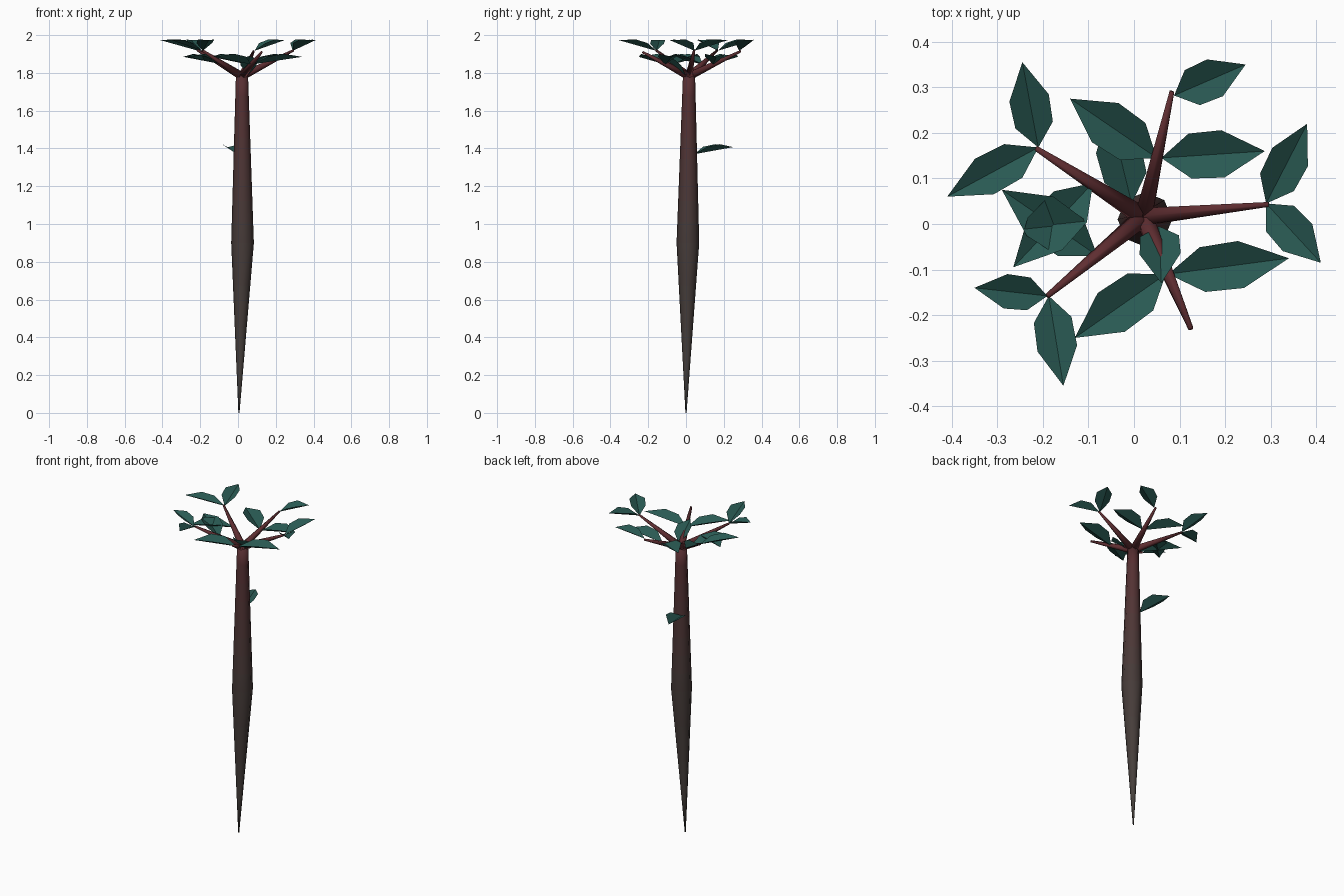
import bpy, bmesh, math
from mathutils import Vector

if "Cube" in bpy.data.objects:
    bpy.data.objects.remove(bpy.data.objects["Cube"])


def material(name, rgb):
    m = bpy.data.materials.new(name)
    m.diffuse_color = (*rgb, 1)
    m.use_nodes = True
    m.node_tree.nodes["Principled BSDF"].inputs["Base Color"].default_value = m.diffuse_color
    return m


def make_object(name, bm, mats, smooth):
    me = bpy.data.meshes.new(name)
    bm.to_mesh(me)
    bm.free()
    for m in mats:
        me.materials.append(m)
    for p in me.polygons:
        p.use_smooth = smooth
    ob = bpy.data.objects.new(name, me)
    bpy.context.collection.objects.link(ob)
    return ob


def tube(name, rings, mats, sides):
    """Skin rings of (centre, radius) perpendicular to the overall axis."""
    bm = bmesh.new()
    axis = (rings[-1][0] - rings[0][0]).normalized()
    u = axis.cross(Vector((0, 1, 0))).normalized()
    v = axis.cross(u)
    loops = []
    for c, r in rings:
        loops.append([bm.verts.new(c + r * (u * math.cos(a) + v * math.sin(a)))
                      for a in (2 * math.pi * i / sides for i in range(sides))])
    for k in range(len(loops) - 1):
        for i in range(sides):
            j = (i + 1) % sides
            f = bm.faces.new((loops[k][i], loops[k][j], loops[k + 1][j], loops[k + 1][i]))
            f.material_index = min(k, len(mats) - 1)
    bm.faces.new(loops[0])
    bm.faces.new(loops[-1]).material_index = len(mats) - 1
    bmesh.ops.recalc_face_normals(bm, faces=bm.faces)
    return make_object(name, bm, mats, True)


def leaf(name, base, tip, half_width):
    """Six-sided leaf folded upward along its midrib."""
    base, tip = Vector(base), Vector(tip)
    d = tip - base
    side = d.cross(Vector((0, 0, 1))).normalized()
    up = side.cross(d).normalized()
    bm = bmesh.new()
    rib = [bm.verts.new(base + d * t) for t in (0, 0.32, 0.65, 1)]
    for s in (-1, 1):
        e = [bm.verts.new(base + d * t + side * s * half_width * w + up * half_width * 0.6 * w)
             for t, w in ((0.3, 0.95), (0.62, 1.0))]
        for f in ((rib[0], rib[1], e[0]), (rib[1], rib[2], e[1], e[0]), (rib[2], rib[3], e[1])):
            bm.faces.new(f if s == -1 else f[::-1])
    bm.normal_update()
    if sum(f.normal.z for f in bm.faces) < 0:
        bmesh.ops.reverse_faces(bm, faces=bm.faces)
    return make_object(name, bm, [green], False)


green = material("leaf_green", (0.022, 0.1, 0.085))
red = material("branch_red", (0.115, 0.027, 0.031))

# Trunk: pointed foot, swelling in the middle, colour shifting to red at the top
foot, belly, crown = Vector((0.005, 0, 0)), Vector((0.024, 0.01, 0.9)), Vector((0.021, 0.016, 1.79))
low, mid, high = Vector((0.062, 0.052, 0.046)), Vector((0.062, 0.043, 0.04)), Vector((0.1, 0.026, 0.03))
rings, bands = [], []
for i in range(4):
    t = i / 4
    rings.append((foot.lerp(belly, t), 0.003 + 0.057 * t))
    bands.append(material("bark_low_%d" % i, low.lerp(mid, t)))
for i in range(9):
    t = i / 8
    rings.append((belly.lerp(crown, t), 0.06 - 0.028 * t))
    if i < 8:
        bands.append(material("bark_high_%d" % i, mid.lerp(high, t)))
trunk = tube("trunk", rings, bands, 8)

# Branches fanning out of the crown
start = Vector((0.021, 0.016, 1.782))
for i, tip in enumerate([(0.295, 0.043, 1.92), (0.083, 0.29, 1.915), (-0.215, 0.166, 1.92),
                         (-0.19, -0.158, 1.92), (0.125, -0.23, 1.91)]):
    tube("branch_%d" % i, [(start, 0.022), (Vector(tip), 0.006)], [red], 6)

# Upper leaves at the branch tips
for i, (a, b) in enumerate([((0.29, 0.045), (0.38, 0.22)), ((0.29, 0.045), (0.41, -0.085)),
                            ((0.088, 0.282), (0.245, 0.35)), ((-0.21, 0.168), (-0.245, 0.355)),
                            ((-0.21, 0.168), (-0.41, 0.06)), ((-0.19, -0.158), (-0.35, -0.14)),
                            ((-0.187, -0.158), (-0.155, -0.355))]):
    leaf("tip_leaf_%d" % i, (*a, 1.917), (*b, 1.973), 0.044 if i != 5 else 0.038)

# Lower leaves growing from the middle of the branches
for i, (a, b) in enumerate([((0.06, 0.145), (0.287, 0.16)), ((0.05, 0.145), (-0.14, 0.275)),
                            ((0.075, -0.11), (0.34, -0.075)), ((0.07, -0.11), (-0.13, -0.25)),
                            ((-0.08, -0.07), (-0.29, 0.075)), ((-0.09, 0.09), (-0.265, -0.095))]):
    leaf("inner_leaf_%d" % i, (*a, 1.845), (*b, 1.885), 0.052)

# Steep centre leaf and the single leaf on the trunk
leaf("centre_leaf", (0.055, -0.005, 1.79), (0.06, -0.13, 1.89), 0.045)
leaf("trunk_leaf", (-0.005, 0.045, 1.37), (-0.055, 0.25, 1.407), 0.05)
